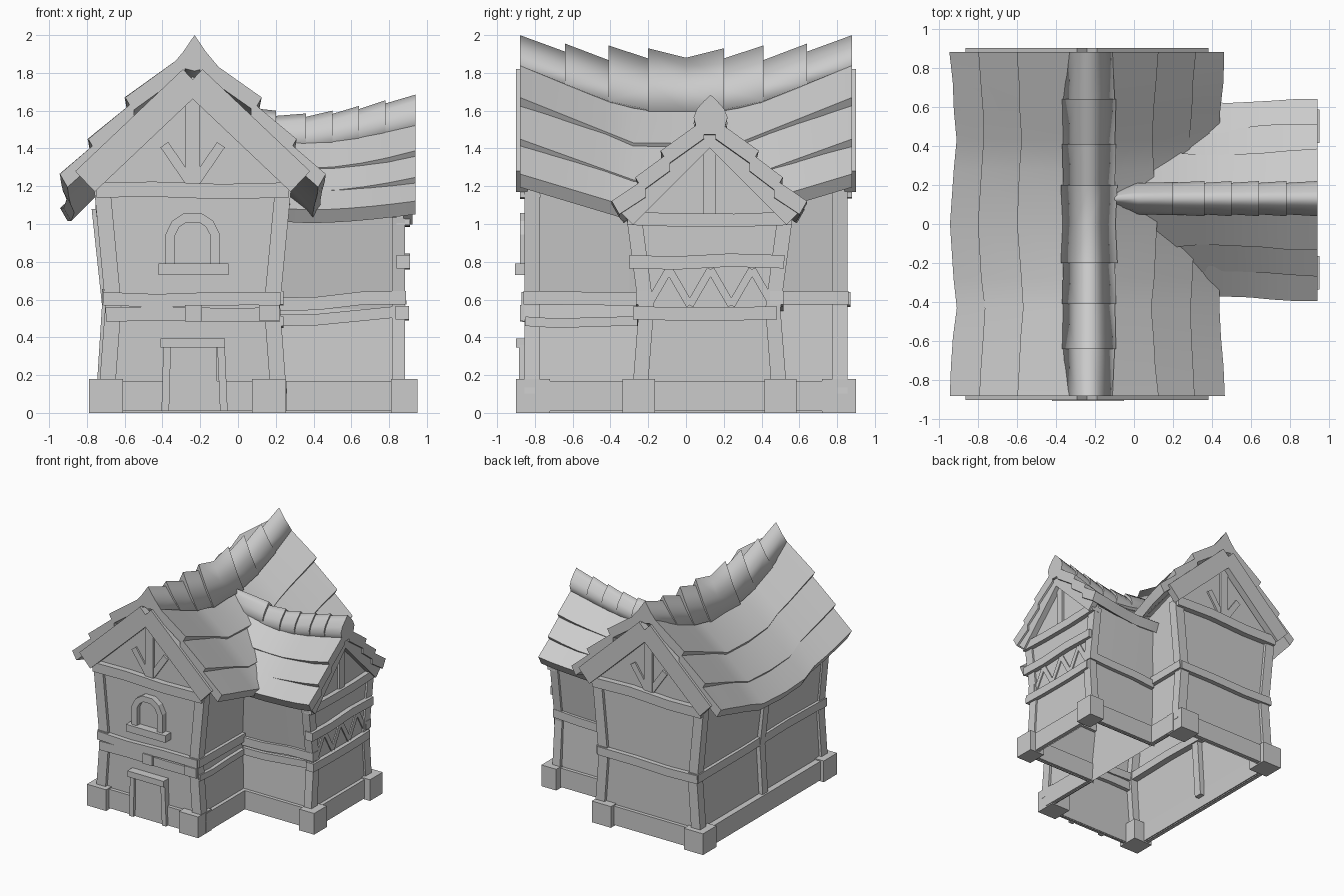
import bpy, bmesh, random
from mathutils import Vector as V

random.seed(4)
cube = bpy.data.objects.get("Cube")
if cube:
    bpy.data.objects.remove(cube)

clay = bpy.data.materials.new("warm_grey_clay")
clay.use_nodes = True
clay.diffuse_color = (0.6, 0.6, 0.6, 1)
clay.node_tree.nodes["Principled BSDF"].inputs["Base Color"].default_value = (0.6, 0.6, 0.6, 1)

CX, WY = -0.24, 0.125      # ridge lines of main house and wing


def loft(name, rings, closed=True, cap_start=True, cap_end=True, rounded=False):
    """Skin a row of matching cross-sections; rounded ones get smooth sides and crisp ends."""
    bm = bmesh.new()
    rows = [[bm.verts.new(p) for p in ring] for ring in rings]
    n = len(rows[0])
    for a, b in zip(rows, rows[1:]):
        for i in range(n if closed else n - 1):
            j = (i + 1) % n
            bm.faces.new((a[i], a[j], b[j], b[i])).smooth = rounded
    caps = []
    if cap_start:
        caps.append(bm.faces.new(rows[0][::-1]))
    if cap_end:
        caps.append(bm.faces.new(rows[-1]))
    for cap in caps:
        for e in cap.edges:
            e.smooth = False
    bmesh.ops.recalc_face_normals(bm, faces=bm.faces)
    me = bpy.data.meshes.new(name)
    bm.to_mesh(me)
    bm.free()
    me.materials.append(clay)
    ob = bpy.data.objects.new(name, me)
    bpy.context.collection.objects.link(ob)
    return ob


def smooth_by_angle(ob):
    bpy.ops.object.select_all(action='DESELECT')
    ob.select_set(True)
    bpy.context.view_layer.objects.active = ob
    bpy.ops.object.shade_smooth_by_angle(angle=0.5)


def box(name, x0, x1, y0, y1, z0, z1):
    loft(name, [[(x0, y0, z), (x1, y0, z), (x1, y1, z), (x0, y1, z)] for z in (z0, z1)])


def beam(name, path, out, width=0.07, depth=0.07):
    """Timber following a path; 'out' points away from the wall."""
    path, out = [V(p) for p in path], V(out).normalized()
    rings = []
    for i, p in enumerate(path):
        along = path[min(i + 1, len(path) - 1)] - path[max(i - 1, 0)]
        s = along.cross(out).normalized() * width / 2
        o = out * depth / 2
        rings.append([p + s + o, p - s + o, p - s - o, p + s - o])
    loft(name, rings)


def wavy(name, a, b, out, **kw):
    """Slightly crooked horizontal timber."""
    a, b = V(a), V(b)
    pts = [a.lerp(b, t) for t in (0, 0.3, 0.65, 1)]
    pts[1].z += random.uniform(-0.012, 0.012)
    pts[2].z += random.uniform(-0.012, 0.012)
    beam(name, pts, out, **kw)


def main_sag(y):
    return -0.24 + 0.4 * max(0, abs(y) - 0.28)


def wing_sag(x):
    return 0.09 * (abs(x - 0.4) / 0.53) ** 1.6 - 0.09


# House walls, pinched at the floor line and open underneath
def main_ring(y):
    s = main_sag(y)
    half = [(0.48, 0), (0.445, 0.57), (0.515, 1.3 + s * 0.9)]
    pts = [(-d, z) for d, z in half] + [(0, 1.8 + s)] + [(d, z) for d, z in half[::-1]]
    return [(CX + d, y, z) for d, z in pts]


def wing_ring(x):
    s = wing_sag(x)
    half = [(0.385, 0), (0.355, 0.55), (0.425, 1.08 + s * 0.6)]
    pts = [(-d, z) for d, z in half] + [(0, 1.48 + s)] + [(d, z) for d, z in half[::-1]]
    return [(x, WY + d, z) for d, z in pts]


loft("main_walls", [main_ring(y) for y in (-0.83, -0.3, 0.3, 0.83)], closed=False)
loft("wing_walls", [wing_ring(x) for x in (0.21, 0.4, 0.65, 0.87)], closed=False, cap_start=False)


# Stepped roof courses, each a thick sagging slab with a drawn-in edge at mid span
def course(name, prof, stations, sag, place, side, cx):
    d0, z0, d1, z1 = prof
    rings = []
    for t in stations:
        d = d1 - 0.028 * max(0, 1 - abs(abs(t) - 0.43) / 0.4) + random.uniform(-0.006, 0.006)
        s = sag(t)
        sec = [(d0, z0), (d, z1), (d - 0.04, z1 - 0.07), (d0, z0 - 0.1)]
        rings.append([place(cx + side * q, t, z + s) for q, z in sec])
    smooth_by_angle(loft(name, rings))


main_courses = [(0.04, 1.9, 0.36, 1.67), (0.31, 1.65, 0.555, 1.45), (0.5, 1.44, 0.7, 1.265)]
wing_courses = [(0.03, 1.55, 0.255, 1.385), (0.21, 1.38, 0.39, 1.245), (0.34, 1.24, 0.52, 1.12)]
for side, tag in ((-1, "left"), (1, "right")):
    for k, prof in enumerate(main_courses):
        ys = [-0.88, -0.73, -0.58, -0.43, -0.28, 0, 0.28, 0.43, 0.58, 0.73, 0.88]
        damp = (1, 0.9, 0.75)[k]
        course(f"main_roof_course_{tag}_{k}", prof, ys, lambda t: damp * main_sag(t),
               lambda d, t, z: (d, t, z), side, CX)
    for k, prof in enumerate(wing_courses):
        start = (0.06, 0.12, 0.24)[k]
        xs = [start + (0.94 - start) * i / 6 for i in range(7)]
        damp = (1, 0.8, 0.5)[k]
        course(f"wing_roof_course_{tag}_{k}", prof, xs, lambda t: damp * wing_sag(t),
               lambda d, t, z: (t, d, z), side, WY)

# Main ridge caps: overlapping saddles, outer end raised
edges = [0.2, 0.41, 0.64, 0.88]
inner, outer = [1.87, 1.86, 1.905], [1.945, 1.955, 2.0]


def ridge_ring(y, top, w):
    low = min(1.84 + main_sag(y), top - 0.14)
    mid = low + (top - low) * 0.45
    sec = [(-w, low), (-w * 0.5, mid), (0, top), (w * 0.5, mid), (w, low), (0, low - 0.03)]
    return [(CX + 0.01 + d, y, z) for d, z in sec]


loft("ridge_cap_middle", [ridge_ring(-0.2, 1.93, 0.145), ridge_ring(0, 1.88, 0.135),
                          ridge_ring(0.2, 1.93, 0.145)], rounded=True)
for s in (-1, 1):
    for k in range(3):
        loft(f"ridge_cap_{s}_{k}", [ridge_ring(s * (edges[k] - 0.02), inner[k], 0.132),
                                    ridge_ring(s * edges[k + 1], outer[k], 0.12 if k == 2 else 0.138)],
             rounded=True)


# Wing ridge caps: rounded, tapering into the main roof
def onion(x, top, w):
    half = [(0.4, 0.035), (0.8, 0.075), (1, 0.12), (0.85, 0.17), (0.4, 0.21)]
    sec = [(0, 0)] + half + [(-d, h) for d, h in half[::-1]]
    return [(x, WY + 0.005 + d * w, top - h) for d, h in sec]


loft("wing_ridge_root", [onion(-0.1, 1.63, 0.045), onion(0.02, 1.62, 0.08), onion(0.2, 1.6, 0.085)], rounded=True)
xs = [0.18, 0.36, 0.5, 0.64, 0.78, 0.94]
tops = [1.59, 1.585, 1.6, 1.625, 1.655, 1.685]
for k in range(5):
    loft(f"wing_ridge_cap_{k}", [onion(xs[k] - 0.01, tops[k] - 0.02, 0.08),
                                 onion(xs[k + 1], tops[k + 1], 0.09)], rounded=True)

# Main house timbers, front and back
for s, tag in ((-1, "front"), (1, "back")):
    y, out = s * 0.825, (0, s, 0)
    for e in (-1, 1):
        beam(f"{tag}_barge_board", [(CX + e * 0.57, s * 0.87, 1.225), (CX, s * 0.87, 1.765)],
             out, width=0.15, depth=0.06)
        beam(f"{tag}_gable_strut", [(CX + e * 0.02, y, 1.23), (CX + e * 0.15, y, 1.42)], out, width=0.05, depth=0.04)
        beam(f"{tag}_corner_post", [(CX + e * 0.455, s * 0.815, 0.1), (CX + e * 0.42, s * 0.815, 0.57),
                                    (CX + e * 0.48, s * 0.815, 1.2)], out, width=0.085, depth=0.08)
    beam(f"{tag}_gable_post", [(CX, y, 1.2), (CX, y, 1.68)], out, width=0.075, depth=0.05)
    wavy(f"{tag}_tie_beam", (-0.75, y, 1.18), (0.27, y, 1.18), out, width=0.08, depth=0.11)
    wavy(f"{tag}_floor_beam", (-0.715, y, 0.605), (0.225, y, 0.605), out, depth=0.09)
    box(f"{tag}_skirt", -0.75, 0.25, min(y, s * 0.86), max(y, s * 0.86), 0.01, 0.17)
    for x in (-0.7, 0.165):
        box(f"{tag}_corner_block", x - 0.09, x + 0.09, s * 0.81 - 0.09, s * 0.81 + 0.09, 0, 0.18)
wavy("front_lower_beam", (-0.7, -0.83, 0.52), (0.22, -0.83, 0.52), (0, -1, 0), width=0.075, depth=0.07)
box("front_beam_bracket", -0.28, -0.19, -0.88, -0.83, 0.485, 0.57)
box("front_beam_end", 0.11, 0.22, -0.88, -0.83, 0.49, 0.57)

# Main house timbers along the sides
for s in (-1, 1):
    x = CX + s * 0.435
    wavy("side_floor_beam", (x, -0.86, 0.61), (x, 0.86, 0.61), (s, 0, 0), depth=0.09)
box("left_skirt", -0.76, -0.71, -0.8, 0.8, 0.01, 0.17)
box("right_front_skirt", 0.22, 0.26, -0.8, -0.24, 0.01, 0.17)
box("right_back_skirt", 0.22, 0.26, 0.49, 0.8, 0.01, 0.17)
beam("left_wall_post", [(-0.71, 0, 0.1), (-0.68, 0, 0.57), (-0.735, 0, 1.08)], (-1, 0, 0), width=0.07, depth=0.08)
wavy("right_lower_beam", (0.215, -0.85, 0.485), (0.215, -0.25, 0.485), (1, 0, 0), width=0.05, depth=0.05)

# Wing timbers
right = (1, 0, 0)
for e in (-1, 1):
    side = WY + e * 0.355
    beam("wing_corner_post", [(0.85, WY + e * 0.37, 0.1), (0.85, WY + e * 0.335, 0.55),
                              (0.85, WY + e * 0.4, 1.04)], right, width=0.08, depth=0.07)
    beam("wing_barge_board", [(0.9, WY + e * 0.445, 1.035), (0.9, WY, 1.48)], right, width=0.11, depth=0.05)
    wavy("wing_side_beam", (0.22, side, 0.575), (0.89, side, 0.61), (0, e, 0), depth=0.07)
    box("wing_skirt", 0.22, 0.88, WY + e * 0.385 - 0.02, WY + e * 0.385 + 0.02, 0.01, 0.17)
    box("wing_corner_block", 0.81, 0.95, WY + e * 0.375 - 0.085, WY + e * 0.375 + 0.085, 0, 0.18)
wavy("wing_lower_front_beam", (0.22, -0.235, 0.49), (0.89, -0.235, 0.54), (0, -1, 0), width=0.06, depth=0.05)
wavy("wing_floor_beam", (0.87, -0.28, 0.53), (0.87, 0.48, 0.53), right, width=0.07, depth=0.07)
wavy("wing_middle_beam", (0.875, -0.3, 0.8), (0.875, 0.52, 0.8), right, width=0.07, depth=0.07)
wavy("wing_tie_beam", (0.875, -0.31, 1.03), (0.875, 0.56, 1.03), right, width=0.07, depth=0.07)
beam("wing_gable_post", [(0.875, WY, 1.02), (0.875, WY, 1.42)], right, width=0.065, depth=0.03)
box("wing_end_skirt", 0.86, 0.9, -0.2, 0.45, 0.01, 0.17)
for k in range(6):
    y, z = -0.2 + k * 0.11, (0.57, 0.76)
    beam("wing_zigzag_brace", [(0.872, y, z[k % 2]), (0.872, y + 0.11, z[1 - k % 2])], right, width=0.04, depth=0.015)

# Door with frame and lintel
box("door", -0.36, -0.11, -0.865, -0.83, 0.01, 0.35)
beam("door_jamb", [(-0.385, -0.86, 0.01), (-0.375, -0.86, 0.36)], (0, -1, 0), width=0.04, depth=0.05)
beam("door_jamb", [(-0.075, -0.86, 0.01), (-0.09, -0.86, 0.36)], (0, -1, 0), width=0.04, depth=0.05)
box("door_lintel", -0.41, -0.07, -0.9, -0.83, 0.345, 0.395)

# Arched window with sill
arch = [(-0.36, 0.79), (-0.36, 0.94), (-0.33, 1.0), (-0.28, 1.033), (-0.2, 1.033),
        (-0.15, 1.0), (-0.12, 0.94), (-0.12, 0.79)]
beam("window_arch", [(x, -0.85, z) for x, z in arch], (0, -1, 0), width=0.05, depth=0.06)
loft("window_pane", [[(x, y, z) for x, z in arch] for y in (-0.838, -0.82)])
box("window_sill", -0.42, -0.05, -0.905, -0.82, 0.73, 0.79)
